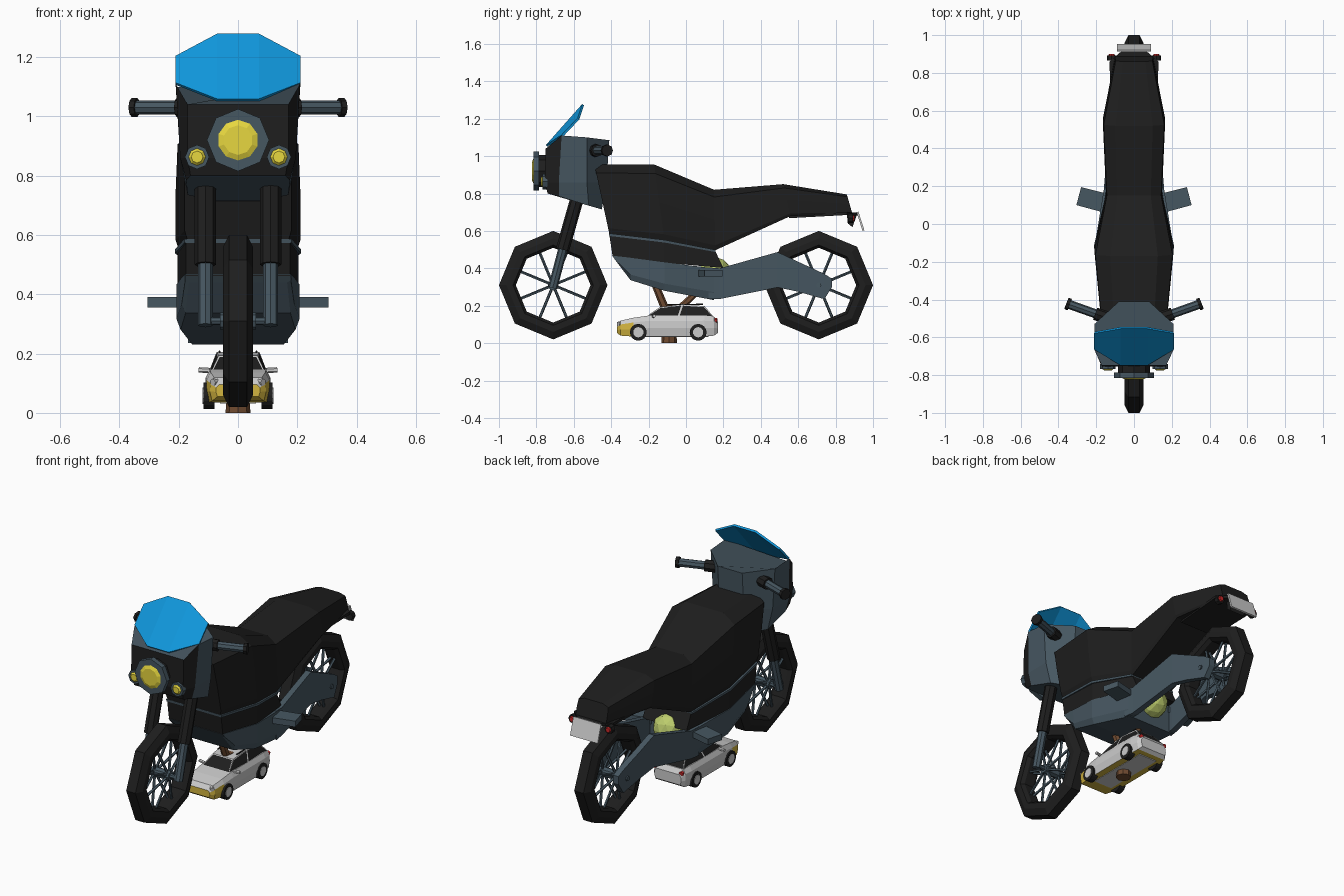
import bpy, bmesh, math
from mathutils import Vector, Matrix

if "Cube" in bpy.data.objects:
    bpy.data.objects.remove(bpy.data.objects["Cube"])


def material(name, r, g, b):
    m = bpy.data.materials.new(name)
    m.diffuse_color = (r, g, b, 1)
    m.use_nodes = True
    m.node_tree.nodes["Principled BSDF"].inputs["Base Color"].default_value = m.diffuse_color
    return m


BLACK = material("black", .013, .013, .013)
SLATE = material("slate", .062, .095, .12)
BLUE = material("blue", .005, .31, .72)
YELLOW = material("yellow", .8, .68, .05)
GOLD = material("gold", .65, .46, .05)
RED = material("red", .6, .02, .02)
BROWN = material("brown", .16, .07, .03)
LEAF = material("leaf", .5, .6, .15)
WHITE = material("white", .7, .7, .7)


def finish(name, bm, mat):
    bmesh.ops.recalc_face_normals(bm, faces=bm.faces[:])
    me = bpy.data.meshes.new(name)
    bm.to_mesh(me)
    bm.free()
    me.materials.append(mat)
    ob = bpy.data.objects.new(name, me)
    bpy.context.collection.objects.link(ob)
    return ob


def paint(ob, mat, test):
    ob.data.materials.append(mat)
    for p in ob.data.polygons:
        if test(p):
            p.material_index = len(ob.data.materials) - 1


def skin(name, loops, mat, closed=False):
    """Join point loops of equal length; caps the ends unless closed."""
    bm = bmesh.new()
    rings = [[bm.verts.new(p) for p in lp] for lp in loops]
    n = len(rings[0])
    for a, b in zip(rings, rings[1:] + (rings[:1] if closed else [])):
        for i in range(n):
            j = (i + 1) % n
            bm.faces.new((a[i], a[j], b[j], b[i]))
    if not closed:
        bm.faces.new(rings[0])
        bm.faces.new(rings[-1])
    return finish(name, bm, mat)


def mirrored(half):
    return half + [(-x, y, z) for x, y, z in reversed(half)]


def hull(name, secs, mat, shape):
    """Sections (y top, z top, y bottom, z bottom, half width); shape = (width, height) factors."""
    return skin(name, [mirrored([(w * f, yb + (yt - yb) * t, zb + (zt - zb) * t) for f, t in shape])
                       for yt, zt, yb, zb, w in secs], mat)


def rod(name, a, b, r, mat, sides=8, r2=None):
    a, b = Vector(a), Vector(b)
    d = b - a
    mtx = Matrix.Translation((a + b) / 2) @ d.to_track_quat('Z', 'Y').to_matrix().to_4x4()
    bm = bmesh.new()
    bmesh.ops.create_cone(bm, cap_ends=True, segments=sides, radius1=r,
                          radius2=r if r2 is None else r2, depth=d.length, matrix=mtx)
    return finish(name, bm, mat)


# wheels: octagonal tyres, hubs and spokes
TYRE = [(-.03, .29), (.03, .29), (.05, .25), (.05, .215), (.03, .2), (-.03, .2), (-.05, .215), (-.05, .25)]
for label, cy in (("front", -.71), ("rear", .71)):
    cz = .31
    skin(label + "_tyre", [[(x, cy + r * math.cos(k * math.pi / 4), cz + r * math.sin(k * math.pi / 4))
                            for x, r in TYRE] for k in range(8)], BLACK, True)
    rod(label + "_hub", (-.06, cy, cz), (.06, cy, cz), .028, SLATE)
    rod(label + "_axle", (-.12, cy, cz), (.12, cy, cz), .014, SLATE)
    for k in range(8):
        a = (k + .5) * math.pi / 4
        for s in (-1, 1):
            rod(label + "_spoke", (s * .045, cy, cz),
                (s * .01, cy + .2 * math.cos(a), cz + .2 * math.sin(a)), .008, SLATE, 5)

# tank and seat in one sweep
hull("tank_and_seat", [(-.49, .955, -.41, .585, .18), (-.17, .955, -.115, .55, .21),
                       (.15, .82, .157, .497, .148), (.52, .85, .56, .68, .165),
                       (.86, .795, .89, .69, .1)], BLACK,
     [(.6, 1), (.97, .88), (1, .5), (1, .08), (.95, 0)])
# side panel below the tank
hull("side_panel", [(-.41, .58, -.392, .462, .176), (-.115, .545, -.115, .43, .204),
                    (.155, .495, .2, .402, .143)], BLACK, [(1, 1), (1, 0)])
hull("trim_strip", [(-.412, .587, -.41, .573, .181), (-.115, .552, -.115, .538, .212),
                    (.157, .499, .157, .487, .15)], SLATE, [(1, 1), (1, 0)])
# belly fairing
hull("belly", [(-.395, .468, -.375, .44, .178), (-.3, .457, -.297, .337, .19),
               (-.115, .432, -.115, .28, .208), (.15, .4, .15, .23, .165)], SLATE,
     [(1, 1), (1, .25), (.93, 0)])
# swing arms: (y, z top, z bottom, outer x)
ARM = [(.12, .405, .235, .168), (.18, .4, .236, .16), (.49, .487, .298, .135),
       (.6, .435, .275, .125), (.74, .37, .235, .11), (.78, .345, .3, .105)]
for s in (-1, 1):
    skin("swing_arm", [[(s * x, y, zt), (s * x, y, zb), (s * (x - .035), y, zb), (s * (x - .035), y, zt)]
                       for y, zt, zb, x in ARM], SLATE)

# headlight cowl: slate sides, black front
TOP = [(.17, -.75, 1.04), (.21, -.665, 1.11), (.21, -.53, 1.1), (.08, -.41, 1.085)]
MID = [(.17, -.755, .86), (.195, -.68, .86), (.195, -.53, .86), (.08, -.425, .86)]
LOW = [(.16, -.74, .8), (.175, -.68, .785), (.17, -.52, .735), (.08, -.45, .715)]
cowl = skin("cowl", [mirrored(TOP), mirrored(MID), mirrored(LOW)], SLATE)
paint(cowl, BLACK, lambda p: p.normal.y < -.3 and abs(p.normal.z) < .6)

# windscreen
bm = bmesh.new()
rows = [[bm.verts.new(p) for p in ((-.21, y1, z1), (-.07, y2, z2), (.07, y2, z2), (.21, y1, z1))]
        for y1, z1, y2, z2 in ((-.66, 1.11, -.745, 1.055), (-.575, 1.2, -.55, 1.275))]
for i in range(3):
    bm.faces.new((rows[0][i], rows[0][i + 1], rows[1][i + 1], rows[1][i]))
screen = finish("windscreen", bm, BLUE)
solid = screen.modifiers.new("thickness", 'SOLIDIFY')
solid.thickness = .012
solid.offset = 0

# headlight and two small lamps
rod("headlight_mount", (0, -.74, .92), (0, -.79, .92), .085, BLACK)
rod("headlight_ring", (0, -.785, .92), (0, -.815, .92), .105, SLATE)
rod("headlight_lens", (0, -.81, .92), (0, -.823, .92), .08, YELLOW, 10, .05)

for s in (-1, 1):
    rod("side_lamp", (s * .138, -.74, .863), (s * .138, -.768, .863), .041, SLATE)
    rod("side_lamp_lens", (s * .138, -.765, .863), (s * .138, -.776, .863), .032, YELLOW, 8, .02)
    # handlebars
    rod("handlebar", (s * .12, -.505, 1.03), (s * .345, -.425, 1.03), .024, SLATE)
    rod("bar_clamp", (s * .13, -.501, 1.03), (s * .205, -.475, 1.03), .034, BLACK)
    rod("bar_end", (s * .34, -.427, 1.03), (s * .358, -.42, 1.03), .032, BLACK)
    # front fork
    rod("fork_upper", (s * .11, -.575, .8), (s * .11, -.66, .5), .036, BLACK)
    rod("fork_lower", (s * .11, -.655, .515), (s * .11, -.713, .295), .025, SLATE)
    # foot pegs
    skin("foot_peg", [[(s * x, y, z) for x, y in ((.12, .05), (.305, .1), (.28, .195), (.12, .155))]
                      for z in (.355, .39)], SLATE)
    # tail lamps
    rod("tail_lamp", (s * .118, .865, .668), (s * .118, .892, .668), .026, BLACK)
    rod("tail_lamp_lens", (s * .118, .89, .668), (s * .118, .9, .668), .019, RED, 8, .014)

# tail plate and its holder
hull("tail_fender", [(.55, .685, .55, .668, .12), (.86, .7, .86, .685, .13), (.92, .697, .92, .683, .06)],
     BLACK, [(1, 1), (1, 0)])
hull("plate_bracket", [(.86, .69, .865, .64, .05), (.915, .69, .89, .62, .05)], BLACK, [(1, 1), (1, 0)])
hull("rear_plate", [(.912, .7, .944, .6, .09), (.922, .703, .954, .603, .09)], WHITE, [(1, 1), (1, 0)])

# small tree hidden inside the bike, trunk through the car
rod("trunk", (0, -.09, 0), (0, -.09, .2), .042, BROWN, 8, .03)
rod("branch_front", (0, -.11, .18), (0, -.2, .4), .022, BROWN, 6, .018)
rod("branch_rear", (0, -.05, .17), (0, .12, .33), .02, BROWN, 6, .014)
bm = bmesh.new()
bmesh.ops.create_icosphere(bm, subdivisions=2, radius=.09, matrix=Matrix.Translation((0, .155, .37)))
finish("foliage", bm, LEAF)

# small car: body
CAR = [(-.37, .055, .095, .075), (-.35, .04, .12, .095), (-.28, .035, .136, .108), (-.2, .035, .147, .111),
       (.1, .035, .148, .111), (.15, .04, .142, .103), (.17, .055, .115, .088)]
body = hull("car_body", [(y, z1, y, z0, w) for y, z0, z1, w in CAR], WHITE,
            [(.85, 1), (.98, .75), (1, .4), (.92, 0)])
paint(body, GOLD, lambda p: p.normal.z < -.8 or (p.center.y < -.29 and p.center.z < .095))
hull("car_underside", [(-.27, .04, -.27, .032, .06), (.12, .04, .12, .032, .06)], WHITE, [(1, 1), (1, 0)])

# car cabin with inset dark windows
cabin = [((.066, -.14, .193), (.092, -.22, .137)), ((.072, -.02, .206), (.097, -.04, .142)),
         ((.066, .1, .198), (.09, .15, .138))]
ob = skin("car_cabin", [mirrored(list(h)) for h in cabin], WHITE)
bm = bmesh.new()
bm.from_mesh(ob.data)
panes = [f for f in bm.faces if -.3 < f.normal.z < .88]
bmesh.ops.inset_individual(bm, faces=panes, thickness=.007, depth=-.001)
ob.data.materials.append(BLACK)
for f in panes:
    f.material_index = 1
bm.to_mesh(ob.data)
bm.free()

# car wheels, mirrors, lamps and roof rails
for s in (-1, 1):
    for y in (-.255, .065):
        rod("car_tyre", (s * .08, y, .058), (s * .117, y, .058), .045, BLACK, 16)
        rod("car_wheel_disc", (s * .11, y, .058), (s * .119, y, .058), .028, WHITE, 10)
    rod("car_mirror", (s * .095, -.175, .143), (s * .132, -.17, .145), .009, WHITE, 6)
    rod("car_headlamp", (s * .065, -.34, .108), (s * .085, -.362, .103), .012, WHITE, 8)
    rod("car_tail_lamp", (s * .082, .15, .122), (s * .084, .166, .12), .013, RED, 6)
    rod("roof_rail", (s * .062, -.1, .205), (s * .062, .09, .207), .004, BLACK, 5)
